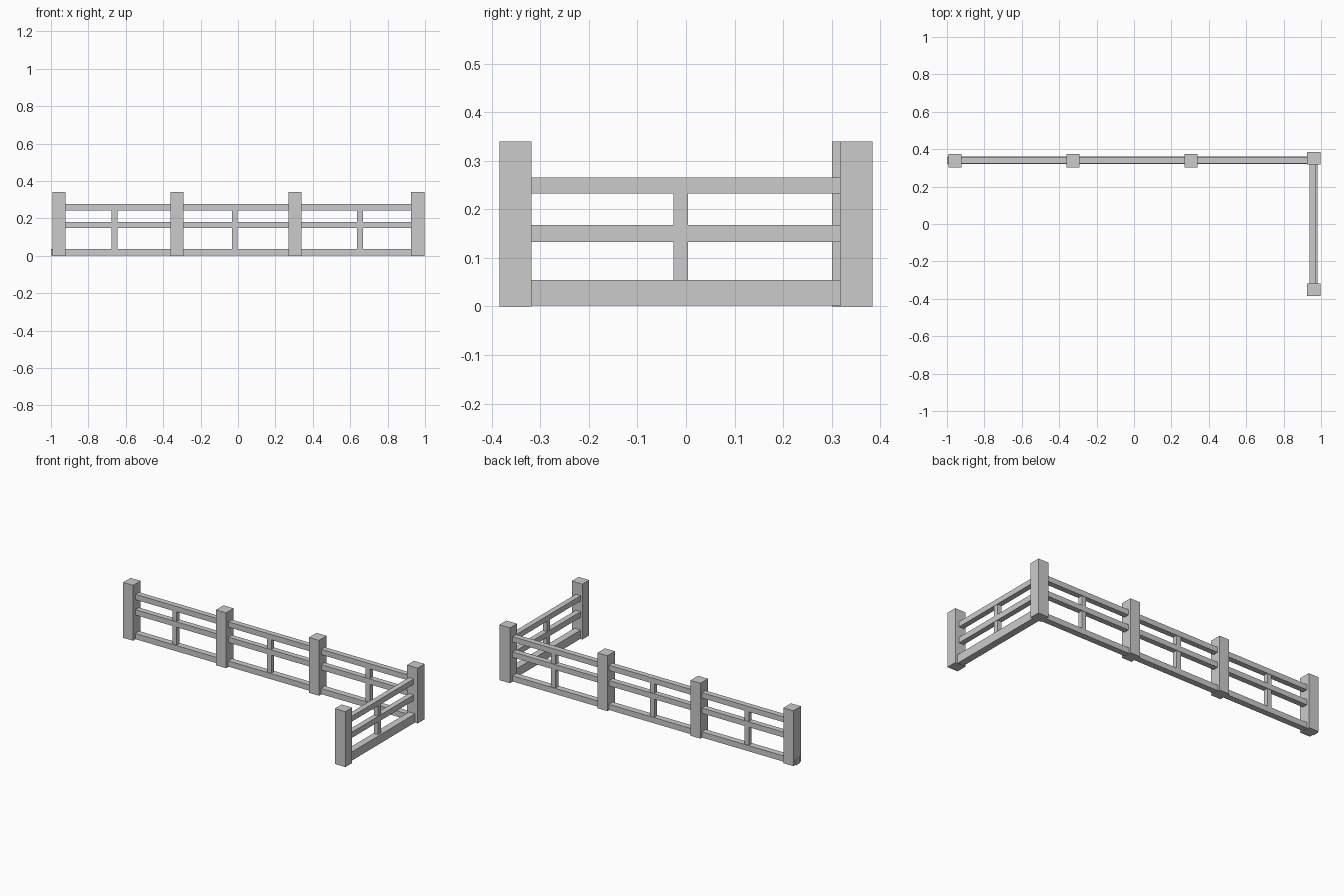
import bpy


def box(name, x, y, z):
    """Axis-aligned box from (min, max) pairs."""
    bpy.ops.mesh.primitive_cube_add(
        size=1, location=[(a + b) / 2 for a, b in (x, y, z)])
    ob = bpy.context.object
    ob.name = name
    ob.scale = [b - a for a, b in (x, y, z)]
    bpy.ops.object.transform_apply(location=False, rotation=False, scale=True)
    return ob


H = 0.34

# Posts of the long run
for i, x in enumerate((-0.957, -0.326, 0.305)):
    box(f"long_post_{i + 1}", (x - 0.034, x + 0.034), (0.301, 0.374), (0, H))

# Corner post and end post of the short run
box("corner_post", (0.926, 0.998), (0.317, 0.384), (0, H))
box("end_post", (0.926, 0.998), (-0.384, -0.318), (0, H))

# Long rails
box("long_bottom_rail", (-1.0, 0.96), (0.322, 0.36), (0.002, 0.037))
box("long_middle_rail", (-0.98, 0.96), (0.324, 0.358), (0.149, 0.182))
box("long_top_rail", (-0.98, 0.96), (0.324, 0.358), (0.243, 0.276))

# Short rails
box("short_bottom_rail", (0.938, 0.981), (-0.35, 0.35), (0.002, 0.055))
box("short_middle_rail", (0.938, 0.971), (-0.35, 0.35), (0.133, 0.168))
box("short_top_rail", (0.938, 0.971), (-0.35, 0.35), (0.233, 0.266))

# Slim uprights between the posts
for i, x in enumerate((-0.66, -0.018, 0.652)):
    box(f"long_upright_{i + 1}", (x - 0.015, x + 0.015), (0.327, 0.355), (0.03, 0.25))
box("short_upright", (0.941, 0.969), (-0.026, 0.004), (0.05, 0.24))
